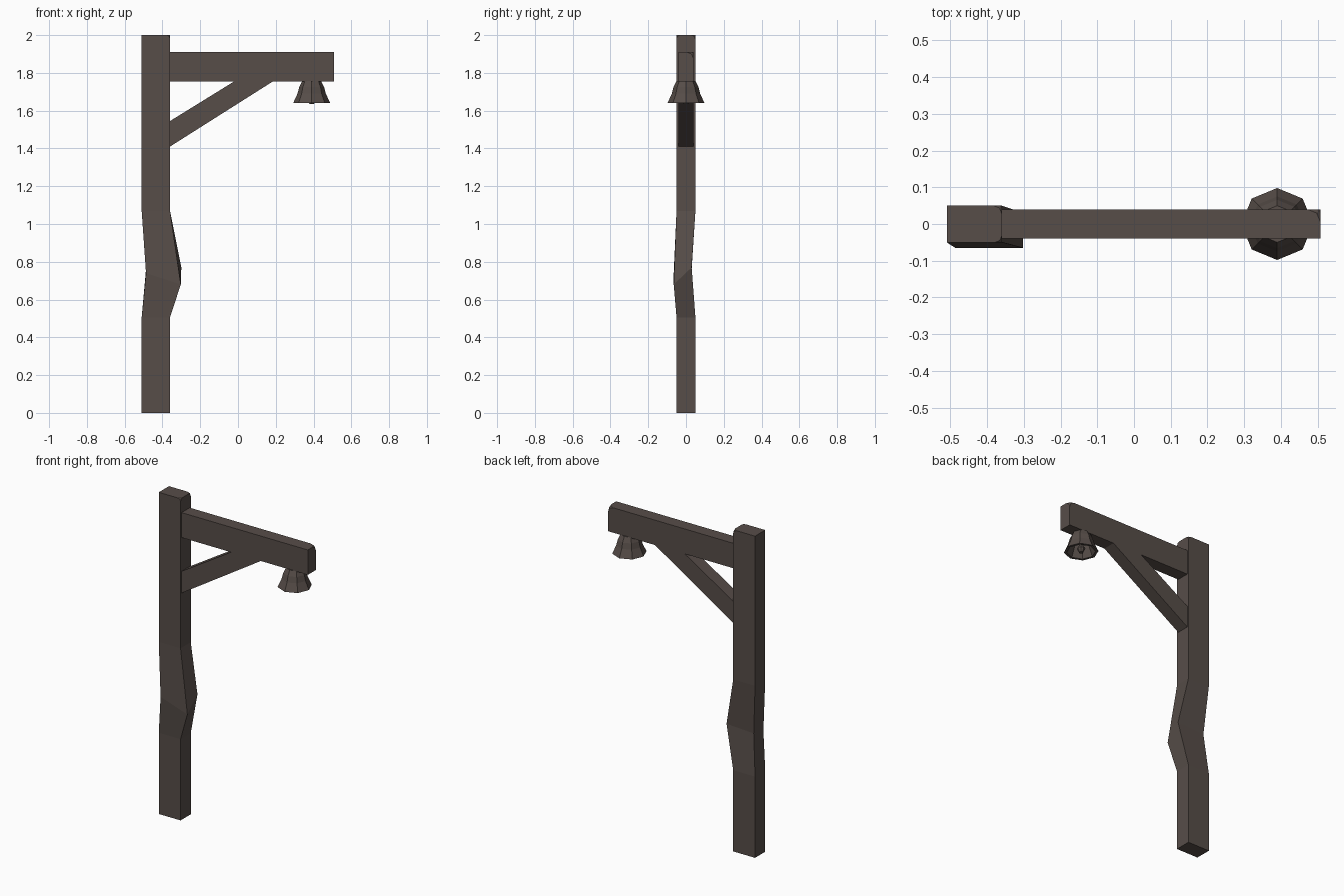
import bpy, bmesh, math
from mathutils import Vector

if "Cube" in bpy.data.objects:
    bpy.data.objects.remove(bpy.data.objects["Cube"])

wood = bpy.data.materials.new("dark brown")
wood.diffuse_color = (0.095, 0.075, 0.066, 1)
wood.use_nodes = True
wood.node_tree.nodes["Principled BSDF"].inputs["Base Color"].default_value = wood.diffuse_color


def make(name, bm):
    bmesh.ops.recalc_face_normals(bm, faces=bm.faces)
    me = bpy.data.meshes.new(name)
    bm.to_mesh(me)
    bm.free()
    me.materials.append(wood)
    ob = bpy.data.objects.new(name, me)
    bpy.context.collection.objects.link(ob)
    return ob


def loft(rings):
    """Skin a stack of equal-sized rings and cap both ends."""
    bm = bmesh.new()
    vs = [[bm.verts.new(p) for p in r] for r in rings]
    n = len(vs[0])
    for a, b in zip(vs, vs[1:]):
        for i in range(n):
            j = (i + 1) % n
            bm.faces.new((a[i], a[j], b[j], b[i]))
    bm.faces.new(vs[0])
    bm.faces.new(vs[-1])
    return bm


def cut_corner(bm, point, size):
    """Round off the corner nearest to a point."""
    bm.verts.ensure_lookup_table()
    v = min(bm.verts, key=lambda v: (v.co - Vector(point)).length)
    bmesh.ops.bevel(bm, geom=[v], offset=size, segments=2, profile=0.5, affect='VERTICES')


# Crooked post
def post_ring(z):
    return [(-0.51, -0.05, z), (-0.36, -0.05, z), (-0.36, 0.05, z), (-0.51, 0.05, z)]


kink = [(-0.487, -0.065, 0.74), (-0.303, -0.065, 0.68), (-0.30, 0.03, 0.77), (-0.487, 0.03, 0.76)]
bm = loft([post_ring(0), post_ring(0.505), kink, post_ring(1.07), post_ring(2)])
cut_corner(bm, (-0.36, 0.05, 2), 0.022)
cut_corner(bm, (-0.36, -0.05, 2), 0.018)
make("post", bm)


# Side-view outlines extruded across y
def beam(outline, half):
    return loft([[(x, y, z) for x, z in outline] for y in (-half, half)])


# Horizontal arm
bm = beam([(-0.37, 1.755), (0.508, 1.755), (0.508, 1.91), (-0.37, 1.91)], 0.04)
cut_corner(bm, (0.508, 0.04, 1.91), 0.035)
make("arm", bm)

# Diagonal brace
make("brace", beam([(-0.36, 1.41), (0.185, 1.755), (-0.02, 1.755), (-0.36, 1.545)], 0.04))


# Octagonal bell: outer skin, then the hollow inside
def octagon(r, z):
    return [(0.39 + r * math.cos(i * math.pi / 4), r * math.sin(i * math.pi / 4), z) for i in range(8)]


profile = [(0.050, 1.757), (0.066, 1.725), (0.075, 1.69), (0.098, 1.64),
           (0.082, 1.64), (0.062, 1.69), (0.048, 1.73)]
make("bell", loft([octagon(r, z) for r, z in profile]))

# Clapper
make("clapper", loft([octagon(r, z) for r, z in
                      [(0.010, 1.735), (0.012, 1.68), (0.024, 1.66), (0.012, 1.635)]]))
